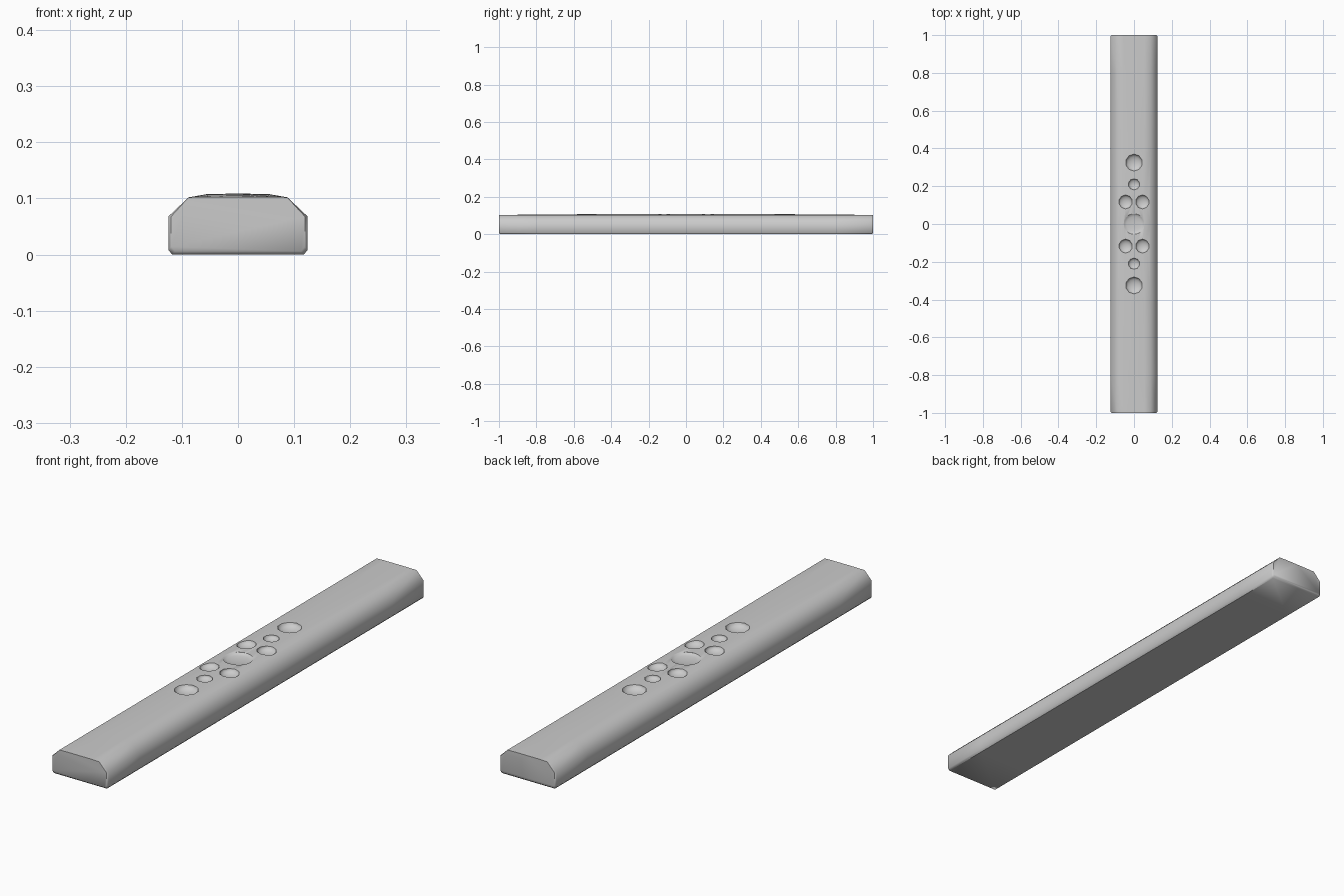
import bpy, bmesh

if "Cube" in bpy.data.objects:
    bpy.data.objects.remove(bpy.data.objects["Cube"])

# Body: cross-sections lofted along y, top swelling slightly toward the middle
def section(y, crown, inset=0.0, low=0.0):
    half = [(0.117 - inset, low), (0.124 - inset, low + 0.008), (0.124 - inset, 0.068),
            (0.088, 0.102), (0.055, 0.103 + crown * 0.8), (0.0, 0.103 + crown)]
    pts = half + [(-x, z) for x, z in reversed(half[:-1])]
    return [(x, y, z) for x, z in pts]

crowns = [(1.0, 0.0, 0.005, 0.006), (0.993, 0.0, 0, 0), (0.8, 0.002, 0, 0), (0.4, 0.005, 0, 0)]
stations = [(-y, c, i, l) for y, c, i, l in crowns] + [(0, 0.006, 0, 0)] + list(reversed(crowns))
bm = bmesh.new()
rings = [[bm.verts.new(p) for p in section(*s)] for s in stations]
for a, b in zip(rings, rings[1:]):
    n = len(a)
    for i in range(n):
        bm.faces.new((a[i], a[(i + 1) % n], b[(i + 1) % n], b[i]))
bm.faces.new(rings[0])
bm.faces.new(rings[-1])
bmesh.ops.recalc_face_normals(bm, faces=bm.faces)
mesh = bpy.data.meshes.new("remote_body")
bm.to_mesh(mesh)
bm.free()
body = bpy.data.objects.new("remote_body", mesh)
bpy.context.collection.objects.link(body)

# Finger dishes: flattened spheres carved out of the top
def dish(x, y, r, depth, sides=10):
    bpy.ops.mesh.primitive_uv_sphere_add(segments=sides, ring_count=8, radius=1,
                                         location=(x, y, 0.108))
    cutter = bpy.context.object
    cutter.name = "dish_cutter"
    cutter.scale = (r, r, depth)
    bpy.context.view_layer.update()
    mod = body.modifiers.new("dish", "BOOLEAN")
    mod.operation = "DIFFERENCE"
    mod.solver = "EXACT"
    mod.object = cutter
    bpy.context.view_layer.objects.active = body
    bpy.ops.object.modifier_apply(modifier=mod.name)
    bpy.data.objects.remove(cutter)

dish(0, 0, 0.055, 0.01, 20)
for s in (-1, 1):
    dish(0, s * 0.325, 0.045, 0.02)
    dish(0, s * 0.21, 0.03, 0.015)
    for x in (-0.045, 0.045):
        dish(x, s * 0.117, 0.037, 0.018)

bpy.ops.object.select_all(action="DESELECT")
body.select_set(True)
bpy.context.view_layer.objects.active = body
bpy.ops.object.shade_smooth_by_angle(angle=0.85)
